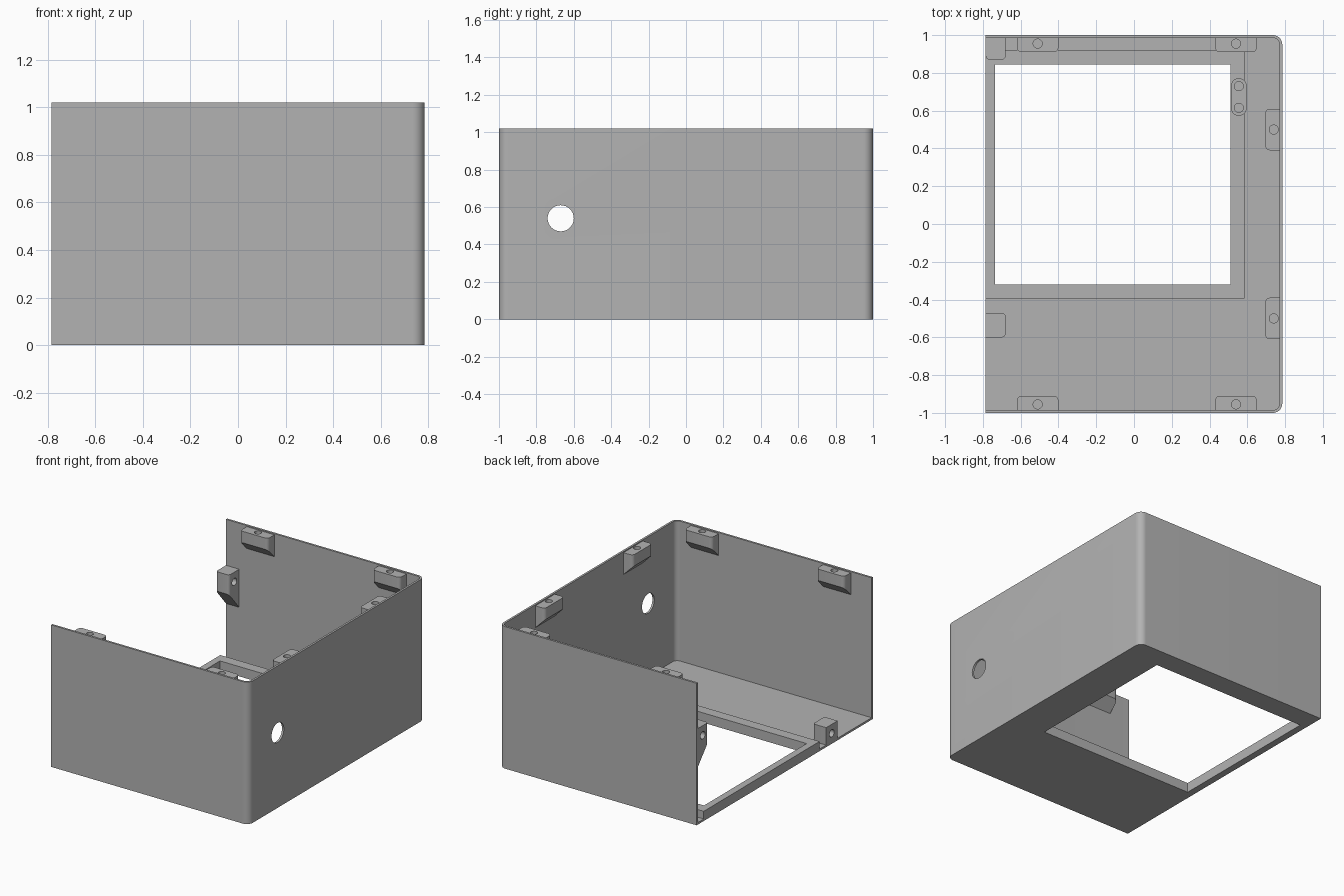
import bpy, bmesh, math
from mathutils import Matrix, Vector

if "Cube" in bpy.data.objects:
    bpy.data.objects.remove(bpy.data.objects["Cube"])

grey = bpy.data.materials.new("plain grey")
grey.use_nodes = True
colour = (0.45, 0.45, 0.45, 1)
grey.diffuse_color = colour
grey.node_tree.nodes["Principled BSDF"].inputs["Base Color"].default_value = colour

W, D, H, T = 0.785, 1.0, 1.02, 0.015   # half width, half depth, height, wall


def finish(bm, name):
    bmesh.ops.recalc_face_normals(bm, faces=bm.faces)
    mesh = bpy.data.meshes.new(name)
    bm.to_mesh(mesh)
    bm.free()
    mesh.materials.append(grey)
    ob = bpy.data.objects.new(name, mesh)
    bpy.context.collection.objects.link(ob)
    return ob


def extrude(bm, points, vec):
    face = bm.faces.new([bm.verts.new(p) for p in points])
    new = bmesh.ops.extrude_face_region(bm, geom=[face])["geom"]
    bmesh.ops.translate(bm, vec=vec, verts=[v for v in new if isinstance(v, bmesh.types.BMVert)])


def plate(name, outline, z0, z1):
    bm = bmesh.new()
    extrude(bm, [(x, y, z0) for x, y in outline], (0, 0, z1 - z0))
    return finish(bm, name)


def rect(x0, x1, y0, y1):
    return [(x0, y0), (x1, y0), (x1, y1), (x0, y1)]


def arc(cx, cy, r, start, end, n=10):
    angles = [math.radians(start + (end - start) * i / n) for i in range(n + 1)]
    return [(cx + r * math.cos(a), cy + r * math.sin(a)) for a in angles]


def tray_outline(left, right, depth, r):
    return ([(left, -depth)] + arc(right - r, r - depth, r, -90, 0)
            + arc(right - r, depth - r, r, 0, 90) + [(left, depth)])


def cylinder(centre, r, length, axis="Z"):
    bm = bmesh.new()
    bmesh.ops.create_cone(bm, cap_ends=True, segments=32, radius1=r, radius2=r, depth=length)
    if axis == "X":
        bmesh.ops.rotate(bm, verts=bm.verts, matrix=Matrix.Rotation(math.pi / 2, 3, "Y"))
    bmesh.ops.translate(bm, vec=centre, verts=bm.verts)
    return finish(bm, "cutter")


def cut(ob, *cutters):
    for c in cutters:
        mod = ob.modifiers.new("cut", "BOOLEAN")
        mod.operation, mod.solver, mod.object = "DIFFERENCE", "EXACT", c
    bpy.context.view_layer.update()
    baked = bpy.data.meshes.new_from_object(ob.evaluated_get(bpy.context.evaluated_depsgraph_get()))
    ob.modifiers.clear()
    ob.data = baked
    for c in cutters:
        bpy.data.objects.remove(c)


def wall_block(name, profile, length, origin, turn, radius):
    """Profile of (inward depth, height), run along a wall, with round inner corners."""
    bm = bmesh.new()
    extrude(bm, [(-length / 2, d, z) for d, z in profile], (length, 0, 0))
    deep = max(d for d, z in profile)
    edges = [e for e in bm.edges if all(abs(v.co.y - deep) < 1e-5 for v in e.verts)
             and abs(e.verts[0].co.x - e.verts[1].co.x) < 1e-5]
    bmesh.ops.bevel(bm, geom=edges, offset=radius, segments=5, profile=0.5, affect="EDGES")
    bm.transform(Matrix.Translation(origin) @ Matrix.Rotation(math.radians(turn), 4, "Z"))
    return finish(bm, name)


# Open tray: floor with front, right and back walls
window = rect(-0.735, 0.51, -0.32, 0.845)
shell = plate("shell", tray_outline(-W, W, D, 0.05), 0, H)
cut(shell,
    plate("cutter", tray_outline(-W - 0.1, W - T, D - T, 0.035), T, H + 0.1),
    plate("cutter", window, -0.1, 0.2),
    cylinder((W, -0.67, 0.54), 0.07, 0.2, "X"))

# Raised frame around the window
frame = plate("window_frame", rect(-W, 0.585, -0.395, 0.92), T, 0.07)
cut(frame, plate("cutter", window, -0.1, 0.2))

# Twin screw post beside the window
post_outline = arc(0.555, 0.73, 0.042, 0, 180) + arc(0.555, 0.615, 0.042, 180, 360)
post = plate("twin_post", post_outline, T, 0.1)
cut(post, *[cylinder((0.555, y, 0.1), 0.024, 0.12) for y in (0.73, 0.615)])

# Lid screw bosses hanging from the top of the walls
boss_profile = [(-0.005, 1.012), (0.075, 1.012), (0.075, 0.93), (-0.005, 0.85)]
spots = [("front_boss", x, -D + T, 0) for x in (-0.51, 0.54)]
spots += [("back_boss", x, D - T, 180) for x in (-0.51, 0.54)]
spots += [("right_boss", W - T, y, 90) for y in (-0.5, 0.5)]
bosses = []
for name, x, y, turn in spots:
    boss = wall_block(name, boss_profile, 0.22, (x, y, 0), turn, 0.025)
    inward = Matrix.Rotation(math.radians(turn), 3, "Z") @ Vector((0, 0.03, 0))
    cut(boss, cylinder((x + inward.x, y + inward.y, H), 0.024, 0.16))
    bosses.append(boss)

# Side panel bracket on the back wall
upper = wall_block("upper_bracket", [(-0.005, 0.69), (0.115, 0.69), (0.115, 0.55), (-0.005, 0.41)],
                   0.105, (-0.7325, D - T, 0), 180, 0.02)
cut(upper, cylinder((-0.73, 0.93, 0.62), 0.026, 0.3, "X"))

# Side panel bracket on the floor
lower_outline = ([(-W, -0.6)] + arc(-0.7, -0.58, 0.02, -90, 0, 5)
                 + arc(-0.7, -0.49, 0.02, 0, 90, 5) + [(-W, -0.47)])
lower = plate("lower_bracket", lower_outline, T, 0.14)
cut(lower, cylinder((-0.73, -0.535, 0.075), 0.026, 0.3, "X"))

# Smooth the rounded corners and holes, keep real edges sharp
bpy.ops.object.select_all(action="DESELECT")
for ob in [shell, frame, post, upper, lower] + bosses:
    ob.select_set(True)
bpy.context.view_layer.objects.active = shell
bpy.ops.object.shade_smooth_by_angle(angle=math.radians(30))
